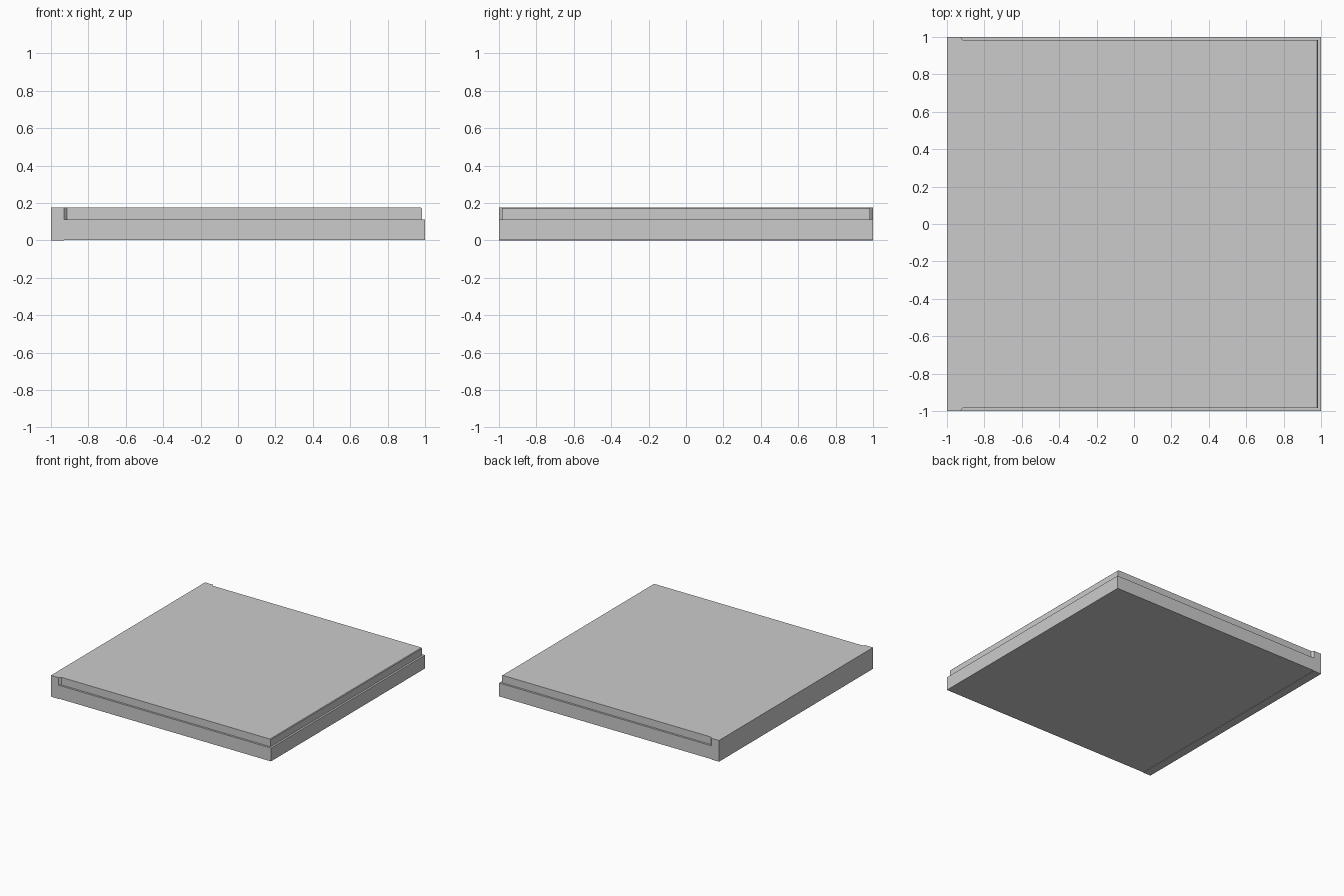
import bpy, bmesh
from mathutils import Vector

if "Cube" in bpy.data.objects:
    bpy.data.objects.remove(bpy.data.objects["Cube"])


def prism(name, points, direction):
    """Extrude a closed polygon of 3D points into a solid object."""
    bm = bmesh.new()
    face = bm.faces.new([bm.verts.new(p) for p in points])
    ext = bmesh.ops.extrude_face_region(bm, geom=[face])
    moved = [v for v in ext["geom"] if isinstance(v, bmesh.types.BMVert)]
    bmesh.ops.translate(bm, verts=moved, vec=Vector(direction))
    bmesh.ops.recalc_face_normals(bm, faces=bm.faces)
    mesh = bpy.data.meshes.new(name)
    bm.to_mesh(mesh)
    bm.free()
    obj = bpy.data.objects.new(name, mesh)
    bpy.context.collection.objects.link(obj)
    return obj


LEDGE, TOP, INSET, STEP = 0.1125, 0.175, 0.984, 0.003

# Slab: side profile with a lip on the left, a ledge and small bevel on the right
profile = [(-1, 0), (-0.93, 0), (-0.93, STEP), (1, STEP), (1, LEDGE),
           (INSET, LEDGE), (INSET, TOP - 0.005), (INSET - 0.005, TOP), (-1, TOP)]
slab = prism("slab_case", [(x, -1, z) for x, z in profile], (0, 2, 0))

# Side recesses: shallow ledges with a slanted end, front and back
for side, label in ((-1, "front"), (1, "back")):
    plan = [(-0.915, INSET), (1.1, INSET), (1.1, 1.1), (-1.024, 1.1)]
    cutter = prism(label + "_recess_cutter",
                   [(x, side * y, LEDGE) for x, y in plan], (0, 0, 0.2))
    cutter.hide_render = True
    cutter.hide_set(True)
    cut = slab.modifiers.new(label + "_recess", "BOOLEAN")
    cut.operation = "DIFFERENCE"
    cut.solver = "EXACT"
    cut.object = cutter
